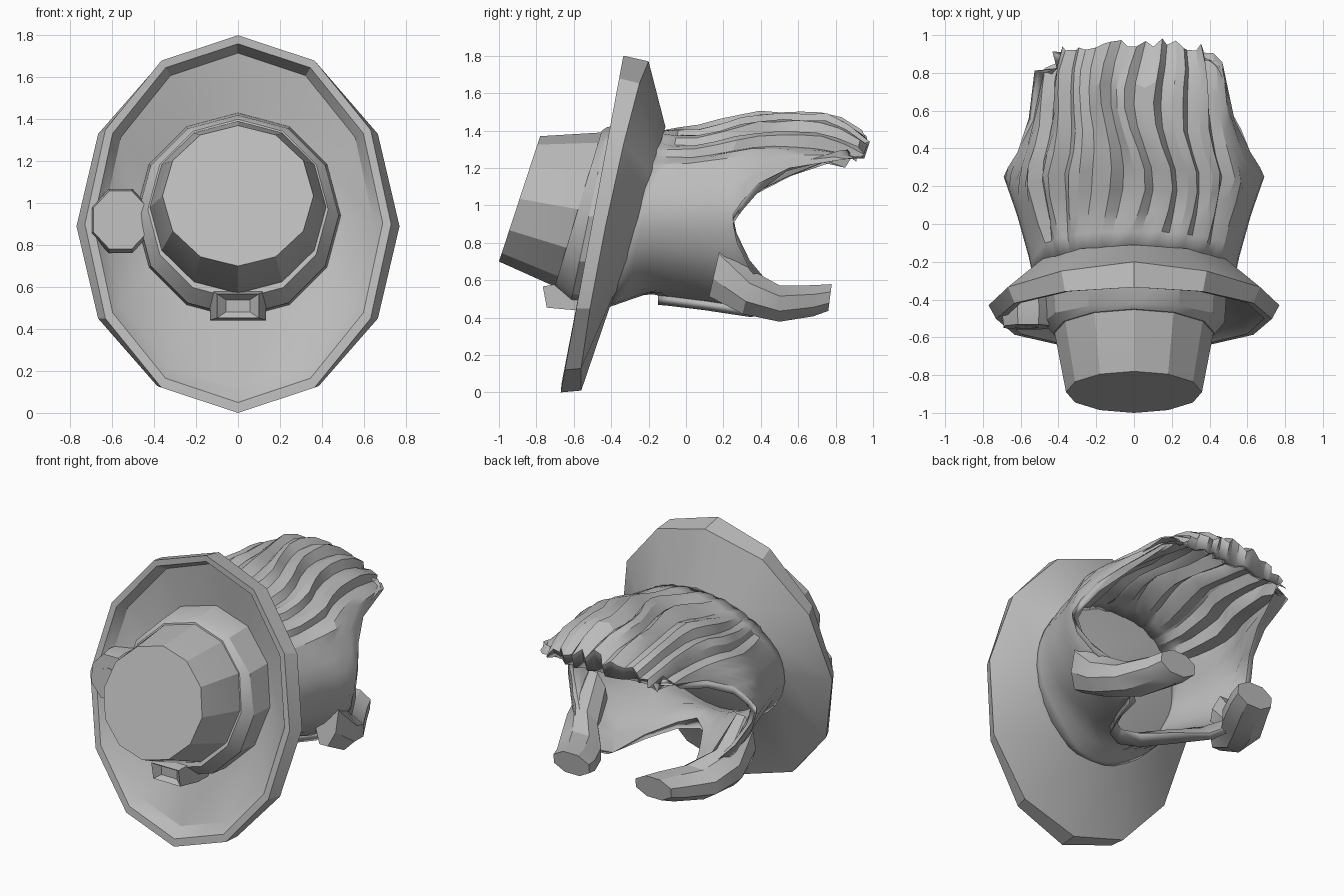
import bpy, bmesh, math, random
from math import sin, cos, radians

random.seed(4)
if "Cube" in bpy.data.objects:
    bpy.data.objects.remove(bpy.data.objects["Cube"])

grey = bpy.data.materials.new("mid grey")
grey.use_nodes = True
COLOUR = (0.5, 0.5, 0.5, 1)
grey.diffuse_color = COLOUR
grey.node_tree.nodes["Principled BSDF"].inputs["Base Color"].default_value = COLOUR


def finish(name, bm, angle=28, fix=True):
    if fix:
        bmesh.ops.recalc_face_normals(bm, faces=bm.faces)
    mesh = bpy.data.meshes.new(name)
    bm.to_mesh(mesh)
    bm.free()
    mesh.materials.append(grey)
    obj = bpy.data.objects.new(name, mesh)
    bpy.context.collection.objects.link(obj)
    bpy.ops.object.select_all(action='DESELECT')
    obj.select_set(True)
    bpy.context.view_layer.objects.active = obj
    bpy.ops.object.shade_smooth_by_angle(angle=radians(angle))
    return obj


def loft(name, loops, sides=12, turn=0):
    """Closed skin over tilted oval loops: (centre x, half width, low z, high z, y at low, y at high, bow)."""
    bm = bmesh.new()
    rings = []
    for x, rx, lo, hi, ylo, yhi, bow in loops:
        ring = []
        for k in range(sides):
            a = math.tau * k / sides + turn
            t = (1 + cos(a)) / 2
            ring.append(bm.verts.new((x + rx * sin(a), ylo + (yhi - ylo) * t - bow * abs(sin(a)),
                                      lo + (hi - lo) * t)))
        rings.append(ring)
    for a, b in zip(rings, rings[1:]):
        for k in range(sides):
            n = (k + 1) % sides
            bm.faces.new((a[k], a[n], b[n], b[k]))
    bm.faces.new(rings[0])
    bm.faces.new(rings[-1])
    return finish(name, bm)


def table(points, t):
    """Straight-line interpolation through (position, value) pairs."""
    for (a, u), (b, v) in zip(points, points[1:]):
        if t <= b:
            return u + (v - u) * max(0, (t - a) / (b - a))
    return points[-1][1]


# Flared collar: ring, dish, rim, back cone
loft("collar", [
    (0, .43, .54, 1.40, -.71, -.45, 0),
    (0, .48, .46, 1.42, -.62, -.42, 0),
    (0, .49, .45, 1.43, -.5, -.23, 0),
    (0, .645, .11, 1.715, -.6, -.25, .02),
    (0, .69, .05, 1.76, -.665, -.335, 0),
    (0, .73, 0, 1.8, -.67, -.335, 0),
    (0, .77, .01, 1.77, -.56, -.2, .05),
    (0, .56, .45, 1.42, -.41, -.11, 0),
    (0, .49, .52, 1.35, -.36, -.13, 0),
])

# Blunt snout with a slanted front face
loft("snout", [
    (0, .36, .70, 1.37, -1, -.78, 0),
    (0, .42, .57, 1.39, -.71, -.45, 0),
    (0, .41, .57, 1.39, -.5, -.25, 0),
])

# Side knob and its small plug
EIGHTH = math.pi / 8
loft("side_knob", [
    (-.56, .14, .77, 1.07, -.56, -.53, 0),
    (-.56, .15, .75, 1.08, -.5, -.46, 0),
    (-.56, .14, .77, 1.07, -.4, -.36, 0),
], 8, EIGHTH)
loft("knob_plug", [
    (-.57, .06, .865, .98, -.555, -.543, 0),
    (-.57, .06, .865, .98, -.53, -.52, 0),
], 16)

# Lower valve, a tapered block under the snout
QUARTER = math.pi / 4
loft("lower_valve", [
    (0, .08, .47, .55, -.72, -.72, 0),
    (0, .14, .43, .59, -.74, -.77, 0),
    (0, .19, .41, .62, -.6, -.64, 0),
    (0, .19, .41, .62, -.45, -.45, 0),
], 4, QUARTER)

# Chunky lower arms curving inward
for side, label in ((1, "left"), (-1, "right")):
    loft(label + "_lower_arm", [
        (side * .54, .08, .5, .85, .12, .2, 0),
        (side * .52, .12, .41, .66, .3, .36, 0),
        (side * .42, .16, .37, .58, .5, .5, 0),
        (side * .33, .15, .40, .58, .68, .68, 0),
        (side * .30, .14, .43, .585, .76, .78, 0),
    ], 8, EIGHTH)

# Body shell: half width, top and bottom along its length
WIDTH = [(-.4, .52), (-.2, .55), (.05, .62), (.25, .69), (.5, .61), (.8, .57), (1, .5)]
TOP = [(-.2, 1.4), (.05, 1.41), (.35, 1.48), (.75, 1.48), (.9, 1.42), (1, 1.33)]
BOTTOM = [(-.4, .46), (-.2, .53), (.1, .46), (.3, .38), (.5, .36)]
# How far back the shell reaches at each angle from the top
REACH = [(0, .97), (30, .95), (45, .92), (54, .84), (62, .55), (72, .38), (82, .3), (90, .25),
         (100, .27), (115, .34), (127, .43), (140, .45), (150, .35), (160, .1), (168, -.08), (180, -.15)]
CENTRE = .95
HAIR = 57
HEM = 1.25
half = [i * 4.5 for i in range(1, 13)] + [a for a, _ in REACH[4:]]
angles = [-a for a in reversed(half[:-1])] + [0] + half
ROWS = 11

bm = bmesh.new()
columns = []
for i, ang in enumerate(angles):
    hair = abs(ang) < HAIR
    end = table(REACH, abs(ang)) + (random.uniform(-.03, .03) if hair else 0)
    start = -.28 + .13 * cos(radians(ang))
    strand = (-.055, .012, .035)[i % 3] * random.uniform(.7, 1.2)
    col = []
    for j in range(ROWS + 1):
        # the last row curls under to make a thick fringe
        v = min(1, j / (ROWS - 1))
        y = start + (end - start) * v
        a, scale = ang, 1
        if hair:
            # strands weave sideways and stand up in ridges
            a += 5 * sin(7 * y + ang * .03) * (1 - abs(ang) / HAIR)
            scale += strand * min(1, v * 4) + random.uniform(-.012, .012)
        r = radians(a)
        height = table(TOP, y) - CENTRE if cos(r) > 0 else CENTRE - table(BOTTOM, y)
        z = CENTRE + height * cos(r) * scale
        if hair and j == ROWS:
            y -= .03
            z = min(z, HEM)
        col.append(bm.verts.new((table(WIDTH, y) * sin(r) * scale, y, z)))
    columns.append(col)
for i, a in enumerate(columns):
    b = columns[(i + 1) % len(columns)]
    for j in range(ROWS):
        bm.faces.new((a[j], b[j], b[j + 1], a[j + 1]))
body = finish("maned_body_shell", bm, 22, False)
wall = body.modifiers.new("wall", 'SOLIDIFY')
wall.thickness = .05
wall.offset = -1
